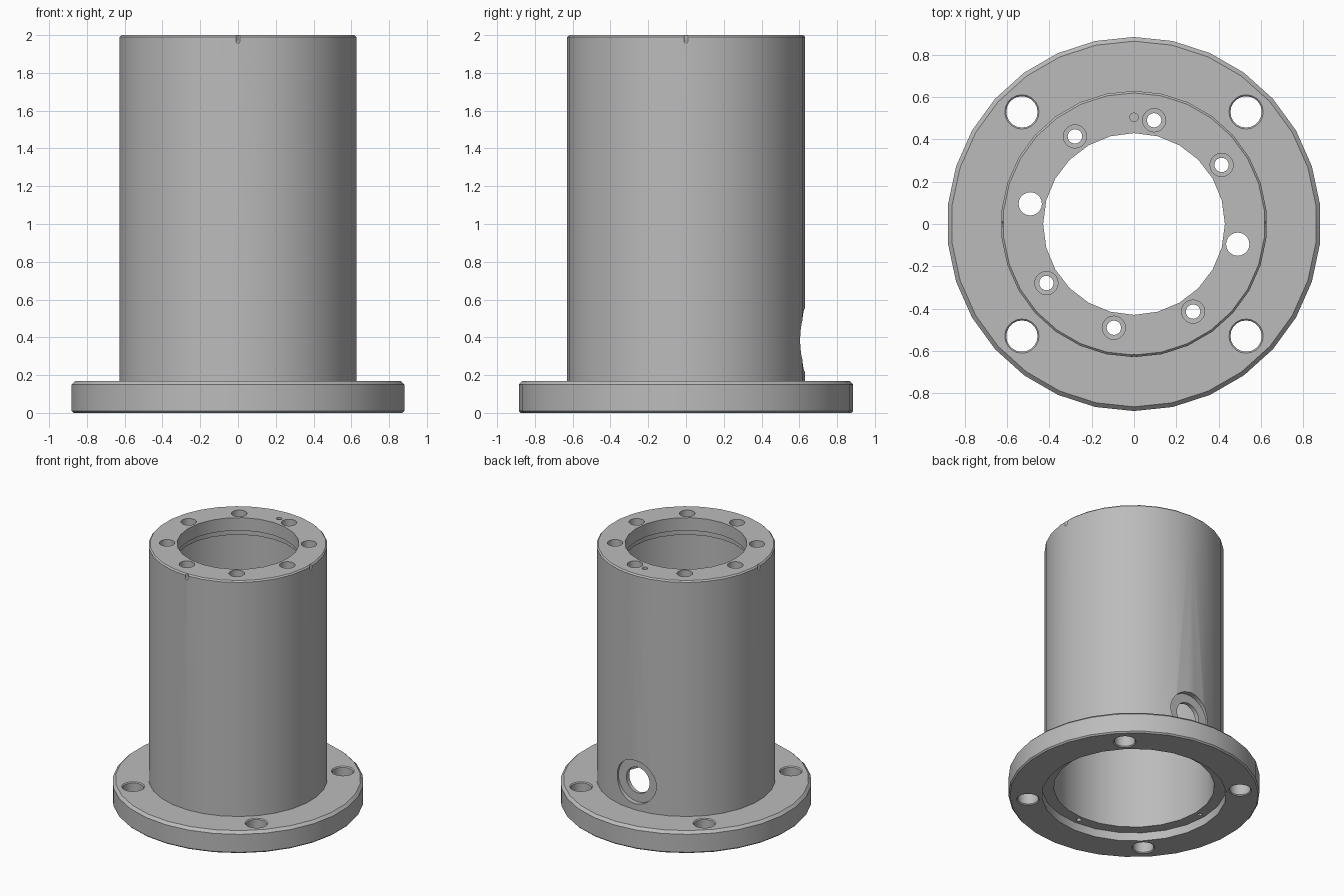
import bpy, bmesh
from math import sin, cos, pi, radians

cube = bpy.data.objects.get("Cube")
if cube:
    bpy.data.objects.remove(cube, do_unlink=True)

steel = bpy.data.materials.new("machined_grey")
steel.use_nodes = True
grey = (0.5, 0.5, 0.5, 1)
steel.diffuse_color = grey
steel.node_tree.nodes["Principled BSDF"].inputs["Base Color"].default_value = grey


def lathe(name, profile, sides, phase=0.0):
    """Closed solid turned about z from (radius, height) pairs, bottom to top."""
    bm = bmesh.new()
    rings = [[bm.verts.new((r * cos(phase + 2 * pi * i / sides),
                            r * sin(phase + 2 * pi * i / sides), z))
              for i in range(sides)] for r, z in profile]
    for low, high in zip(rings, rings[1:]):
        for i in range(sides):
            j = (i + 1) % sides
            bm.faces.new((low[i], low[j], high[j], high[i]))
    bm.faces.new(rings[0][::-1])
    bm.faces.new(rings[-1])
    mesh = bpy.data.meshes.new(name)
    bm.to_mesh(mesh)
    bm.free()
    obj = bpy.data.objects.new(name, mesh)
    bpy.context.collection.objects.link(obj)
    mesh.materials.append(steel)
    return obj


# Flange and tube, turned as one body
body = lathe("flanged_sleeve", [
    (0.875, 0), (0.885, 0.01), (0.885, 0.15), (0.865, 0.17),
    (0.63, 0.17), (0.63, 1.99), (0.62, 2)], 30, pi / 2)
bpy.context.view_layer.objects.active = body
body.select_set(True)


def cut(profile, sides=20, at=(0, 0, 0), tilt=0.0):
    """Subtract a turned cutter from the body."""
    cutter = lathe("cutter", profile, sides)
    cutter.location = at
    cutter.rotation_euler.x = tilt
    cutter.hide_render = True
    mod = body.modifiers.new("cut", "BOOLEAN")
    mod.object = cutter
    mod.solver = "EXACT"
    bpy.ops.object.modifier_apply(modifier=mod.name)
    bpy.data.objects.remove(cutter, do_unlink=True)


def polar(r, degrees):
    return (r * cos(radians(degrees)), r * sin(radians(degrees)), 0)


# Stepped bore: bottom recess, wide bore, narrow mouth
cut([(0.65, -0.1), (0.65, 0.065), (0.567, 0.065), (0.567, 1.86),
     (0.445, 1.86), (0.445, 1.9), (0.43, 1.9), (0.43, 2.1)], 24)

# Flange bolt holes with chamfered rims
for k in range(4):
    cut([(0.081, -0.1), (0.081, 0), (0.074, 0.007), (0.074, 0.163),
         (0.081, 0.17), (0.081, 0.2)], 20, polar(0.75, 45 + 90 * k))

# Top bolt circle: two plain holes, six counterbored
for k in range(8):
    shank = 0.055 if k % 4 == 0 else 0.034
    cut([(shank, 1.8), (shank, 1.92), (0.055, 1.921), (0.055, 2.1)],
        20, polar(0.5, 45 * k - 11))

# Blind dowel hole
cut([(0.02, 1.93), (0.02, 2.1)], 16, polar(0.505, 90))

# Small blind holes in the bottom ledge
for k in range(4):
    cut([(0.018, 0.03), (0.018, 0.14)], 12, polar(0.605, 90 * k))

# Port with a flat spot face on the back
cut([(0.1, 0.4), (0.1, 0.59), (0.168, 0.59), (0.168, 0.8)],
    32, (0, 0, 0.385), -pi / 2)

# Round-bottomed index notches in the top rim
for angle in (180, 270, 0):
    x, y, _ = polar(0.628, angle)
    cut([(0.006, 1.957), (0.012, 1.967), (0.012, 2.1)], 12, (x, y, 0))

bpy.ops.object.shade_smooth_by_angle(angle=radians(30))
